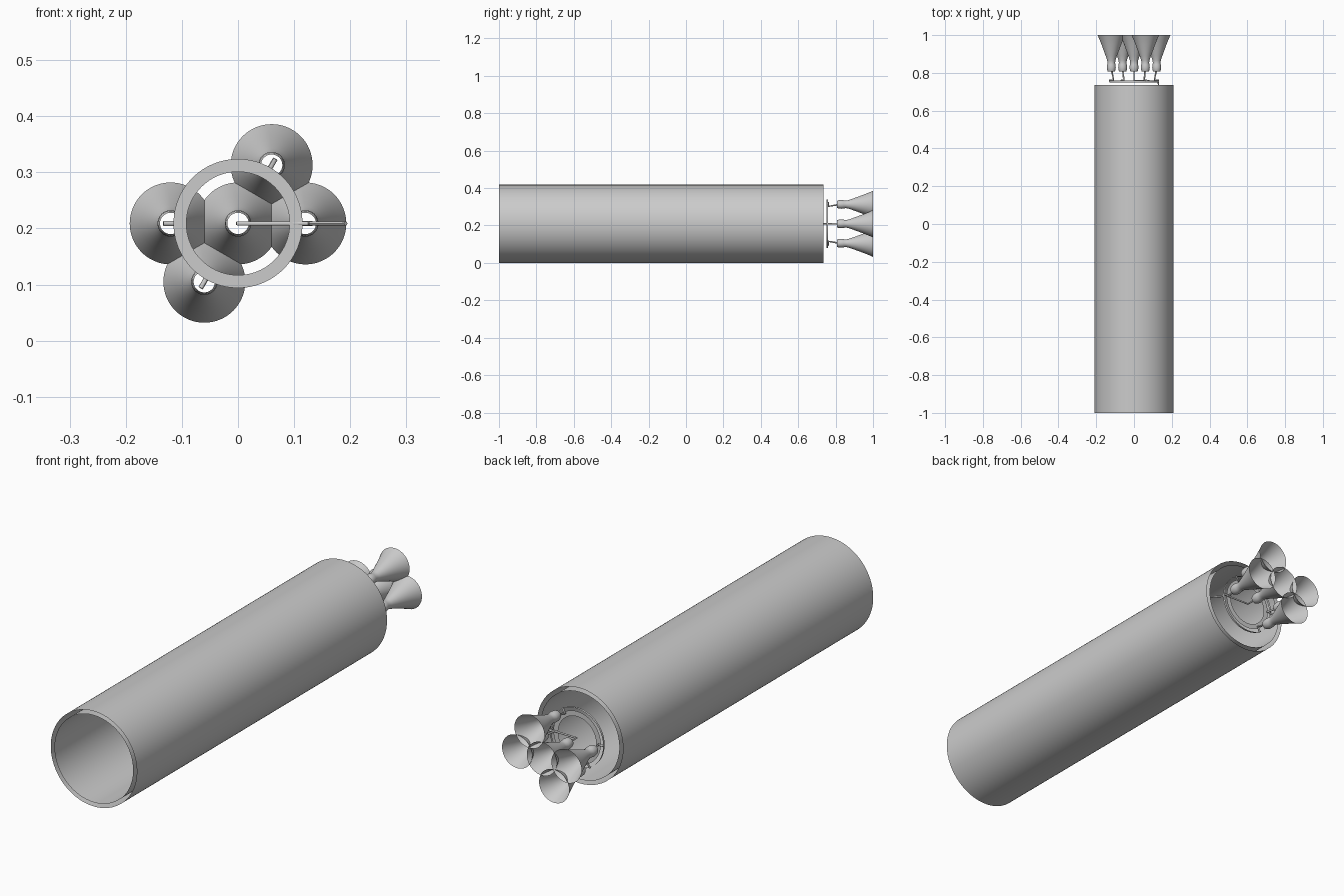
import bpy, bmesh
from math import cos, sin, pi, radians

if "Cube" in bpy.data.objects:
    bpy.data.objects.remove(bpy.data.objects["Cube"])

ZC = 0.209  # height of the long axis


def lathe(name, profile, cx=0.0, cz=ZC, n=64, flip=False):
    """Open surface of revolution about the y axis; profile is (y, radius)."""
    bm = bmesh.new()
    rings = [[bm.verts.new((cx + r * cos(2 * pi * i / n), y, cz + r * sin(2 * pi * i / n)))
              for i in range(n)] for y, r in profile]
    for a, b in zip(rings, rings[1:]):
        for i in range(n):
            j = (i + 1) % n
            f = (a[i], b[i], b[j], a[j])
            bm.faces.new(f if not flip else f[::-1])
    bm.normal_update()
    me = bpy.data.meshes.new(name)
    bm.to_mesh(me)
    bm.free()
    ob = bpy.data.objects.new(name, me)
    bpy.context.collection.objects.link(ob)
    smooth(ob)
    return ob


def smooth(ob):
    bpy.ops.object.select_all(action='DESELECT')
    ob.select_set(True)
    bpy.context.view_layer.objects.active = ob
    bpy.ops.object.shade_smooth_by_angle(angle=radians(35))


def pipe(name, pts, r=0.0045):
    """Round pipe through a few points."""
    cu = bpy.data.curves.new(name, 'CURVE')
    cu.dimensions = '3D'
    cu.bevel_depth = r
    cu.bevel_resolution = 3
    cu.use_fill_caps = True
    sp = cu.splines.new('POLY')
    sp.points.add(len(pts) - 1)
    for p, co in zip(sp.points, pts):
        p.co = (*co, 1)
    ob = bpy.data.objects.new(name, cu)
    bpy.context.collection.objects.link(ob)
    bpy.ops.object.select_all(action='DESELECT')
    ob.select_set(True)
    bpy.context.view_layer.objects.active = ob
    bpy.ops.object.convert(target='MESH')
    smooth(bpy.context.object)


# Body: outer skin and inner liner, open at both ends
lathe("body_skin", [(-1, 0.209), (0.735, 0.209)], n=96)
lathe("body_liner", [(-1, 0.191), (0.735, 0.191)], n=96, flip=True)

# Feed manifold: flat ring with a thin hoop around it
lathe("manifold_plate", [(0.755, 0.092), (0.755, 0.115)], n=96)
lathe("manifold_hoop", [(0.750, 0.130), (0.760, 0.130)], n=96)

# Engine bells, chamber to exit
BELL = [(0.808, 0.019), (0.815, 0.022), (0.830, 0.0235), (0.843, 0.022), (0.853, 0.020),
        (0.866, 0.022), (0.89, 0.030), (0.92, 0.041), (0.95, 0.052), (0.98, 0.064), (1.0, 0.073)]
lathe("engine_bell_centre", BELL)
for k, deg in enumerate((0, 60, 180, 240)):
    c, s = cos(radians(deg)), sin(radians(deg))
    lathe(f"engine_bell_{k + 1}", BELL, 0.12 * c, ZC + 0.12 * s)
    # Elbow pipe from the manifold to the engine
    pipe(f"engine_pipe_{k + 1}", [(r * c, y, ZC + r * s) for r, y in
                                  ((0.133, 0.760), (0.108, 0.762), (0.118, 0.812))])

# Main feed line: centre engine, across the manifold, then down to the wall
pipe("main_feed_line", [(0, 0.812, ZC), (0, 0.760, ZC), (0.127, 0.757, ZC),
                        (0.130, 0.735, ZC), (0.192, 0.67, ZC)], 0.004)
